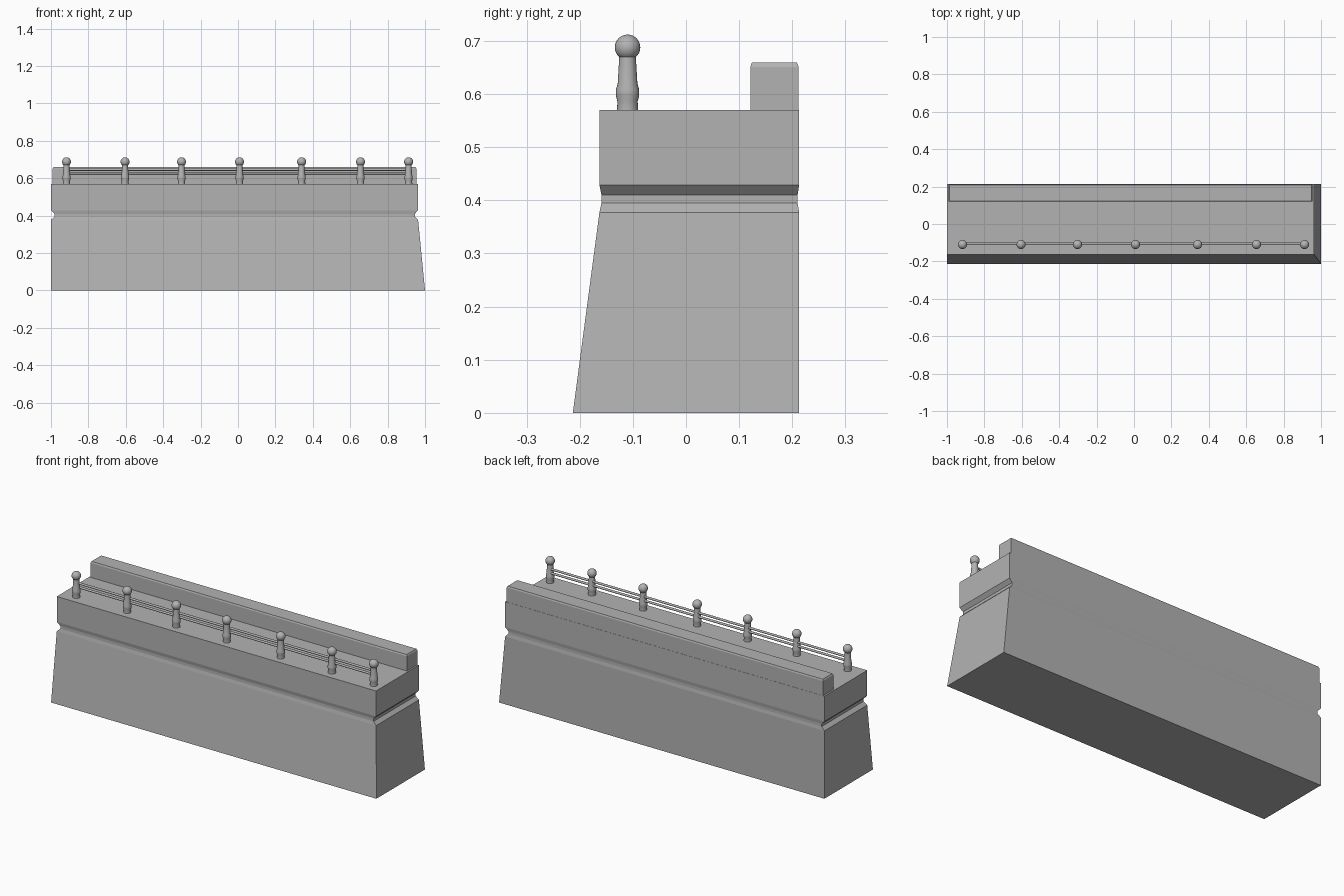
import bpy, bmesh, math

cube = bpy.data.objects.get("Cube")
if cube:
    bpy.data.objects.remove(cube, do_unlink=True)

# Single stone grey for everything
stone = bpy.data.materials.new("stone_grey")
stone.use_nodes = True
GREY = (0.45, 0.45, 0.45, 1)
stone.diffuse_color = GREY
stone.node_tree.nodes["Principled BSDF"].inputs["Base Color"].default_value = GREY


def finish(name, bm, smooth=False):
    bmesh.ops.recalc_face_normals(bm, faces=bm.faces)
    mesh = bpy.data.meshes.new(name)
    bm.to_mesh(mesh)
    bm.free()
    mesh.materials.append(stone)
    obj = bpy.data.objects.new(name, mesh)
    bpy.context.collection.objects.link(obj)
    if smooth:
        bpy.ops.object.select_all(action='DESELECT')
        obj.select_set(True)
        bpy.context.view_layer.objects.active = obj
        bpy.ops.object.shade_smooth_by_angle(angle=math.radians(35))
    return obj


def loft(bm, rings):
    """Join rings of equal vertex count and cap both ends."""
    loops = [[bm.verts.new(p) for p in ring] for ring in rings]
    n = len(loops[0])
    for low, high in zip(loops, loops[1:]):
        for i in range(n):
            j = (i + 1) % n
            bm.faces.new((low[i], low[j], high[j], high[i]))
    bm.faces.new(loops[0][::-1])
    bm.faces.new(loops[-1])


def block(name, sections):
    """Stack of rectangles: z, x min, x max, y min, y max."""
    bm = bmesh.new()
    loft(bm, [[(a, c, z), (b, c, z), (b, d, z), (a, d, z)]
              for z, a, b, c, d in sections])
    return finish(name, bm)


# Wall body: battered base, groove all round, upright upper course
block("wall_body", [
    (0, -1, 1, -0.213, 0.213),
    (0.377, -1, 0.963, -0.163, 0.213),
    (0.395, -0.981, 0.945, -0.159, 0.21),
    (0.41, -0.981, 0.945, -0.159, 0.21),
    (0.429, -1, 0.963, -0.163, 0.213),
    (0.57, -1, 0.963, -0.163, 0.213),
])

# Rear parapet with a small chamfer on top
block("rear_parapet", [
    (0.57, -0.991, 0.954, 0.121, 0.212),
    (0.651, -0.991, 0.954, 0.121, 0.212),
    (0.659, -0.987, 0.95, 0.124, 0.209),
])

# Railing posts: turned shaft with a ball finial
POST_Y = -0.11
POST_X = [-0.917, -0.604, -0.302, 0.008, 0.34, 0.655, 0.912]
SHAFT = [(0.02, 0.57), (0.019, 0.586), (0.022, 0.597), (0.022, 0.608),
         (0.0185, 0.62), (0.0155, 0.672)]
SIDES = 24
for number, x in enumerate(POST_X, 1):
    bm = bmesh.new()
    turns = [i * math.tau / SIDES for i in range(SIDES)]
    loft(bm, [[(x + r * math.cos(t), POST_Y + r * math.sin(t), z) for t in turns]
              for r, z in SHAFT])
    finish(f"post_shaft_{number}", bm, True)

    bm = bmesh.new()
    bmesh.ops.create_uvsphere(bm, u_segments=SIDES, v_segments=16, radius=0.024)
    bmesh.ops.translate(bm, verts=bm.verts, vec=(x, POST_Y, 0.688))
    finish(f"post_ball_{number}", bm, True)

# Two thin round rails running through the posts
for name, z in (("upper_rail", 0.646), ("lower_rail", 0.624)):
    bm = bmesh.new()
    turns = [i * math.tau / 12 for i in range(12)]
    loft(bm, [[(x, -0.104 + 0.006 * math.cos(t), z + 0.006 * math.sin(t)) for t in turns]
              for x in (POST_X[0], POST_X[-1])])
    finish(name, bm, True)
